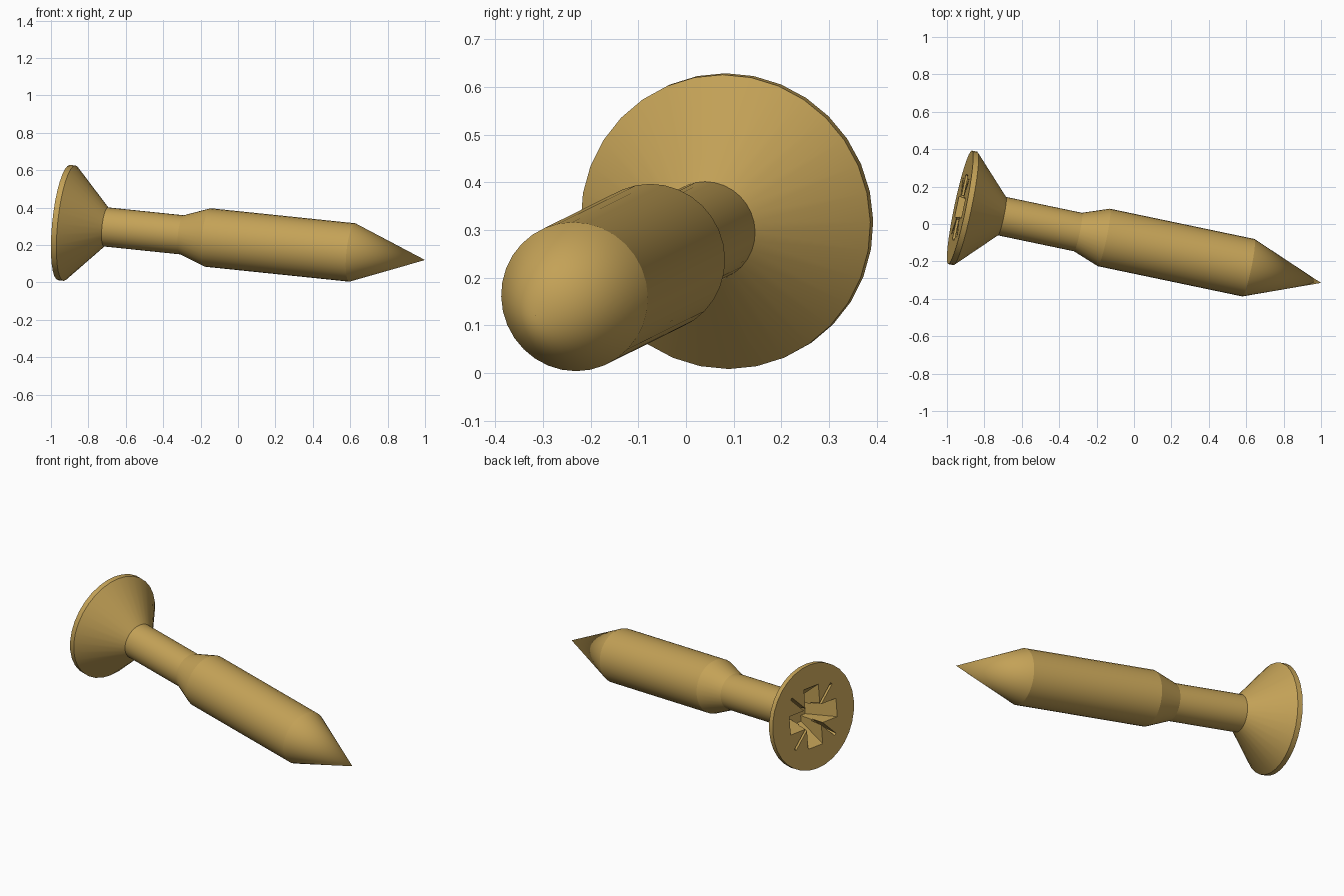
import bpy, bmesh, math
from mathutils import Matrix, Vector

if "Cube" in bpy.data.objects:
    bpy.data.objects.remove(bpy.data.objects["Cube"], do_unlink=True)

# Brass material
brass = bpy.data.materials.new("brass")
brass.use_nodes = True
colour = (0.55, 0.36, 0.095, 1)
brass.diffuse_color = colour
brass.node_tree.nodes["Principled BSDF"].inputs["Base Color"].default_value = colour

# Local frame: z runs from the head to the tip
tip = Vector((1.0, -0.315, 0.12))
head = Vector((-0.93, 0.089, 0.32))
axis = (tip - head).normalized()
side = Vector((0, 0, 1)).cross(axis).normalized()
up = axis.cross(side)
frame = Matrix.Translation(head) @ Matrix((side, up, axis)).transposed().to_4x4()
length = (tip - head).length


def add_object(name, bm):
    bmesh.ops.recalc_face_normals(bm, faces=bm.faces)
    mesh = bpy.data.meshes.new(name)
    bm.to_mesh(mesh)
    bm.free()
    mesh.materials.append(brass)
    obj = bpy.data.objects.new(name, mesh)
    bpy.context.collection.objects.link(obj)
    obj.matrix_world = frame
    return obj


def lathe(name, profile, steps=32):
    bm = bmesh.new()
    verts = [bm.verts.new((r, 0, z)) for r, z in profile]
    edges = [bm.edges.new(pair) for pair in zip(verts, verts[1:])]
    bmesh.ops.spin(bm, geom=verts + edges, cent=(0, 0, 0), axis=(0, 0, 1),
                   angle=math.tau, steps=steps, use_merge=True)
    bmesh.ops.remove_doubles(bm, verts=bm.verts, dist=0.0001)
    return add_object(name, bm)


def tapered_bar(name, half_length, half_width, depth, taper, angle):
    """Bar across the head that narrows as it goes deeper."""
    bm = bmesh.new()
    bmesh.ops.create_cube(bm, size=2)
    for v in bm.verts:
        deep = v.co.z > 0
        v.co.x *= half_length * (taper if deep else 1)
        v.co.y *= half_width * (0.7 if deep else 1)
        v.co.z = depth if deep else -0.01
    bmesh.ops.rotate(bm, verts=bm.verts, matrix=Matrix.Rotation(angle, 3, 'Z'))
    cutter = add_object(name, bm)
    cutter.hide_render = True
    return cutter


# Countersunk head, neck, thick shaft and point
screw = lathe("screw", [(0, 0), (0.31, 0), (0.31, 0.03), (0.105, 0.23),
                        (0.105, 0.647), (0.157, 0.789), (0.157, 1.583), (0, length)])

# Cross recess with thin diagonal slots
cutters = []
for i in range(2):
    turn = i * math.pi / 2
    cutters.append(tapered_bar("cross_cutter", 0.185, 0.056, 0.15, 0.4, turn))
    cutters.append(tapered_bar("slot_cutter", 0.225, 0.008, 0.07, 0.7, turn + math.pi / 4))

bpy.context.view_layer.update()
bpy.ops.object.select_all(action='DESELECT')
screw.select_set(True)
bpy.context.view_layer.objects.active = screw
for cutter in cutters:
    cut = screw.modifiers.new("recess", 'BOOLEAN')
    cut.operation = 'DIFFERENCE'
    cut.solver = 'EXACT'
    cut.object = cutter
    bpy.ops.object.modifier_apply(modifier=cut.name)
    bpy.data.objects.remove(cutter, do_unlink=True)

bpy.ops.object.shade_smooth_by_angle(angle=math.radians(15))
